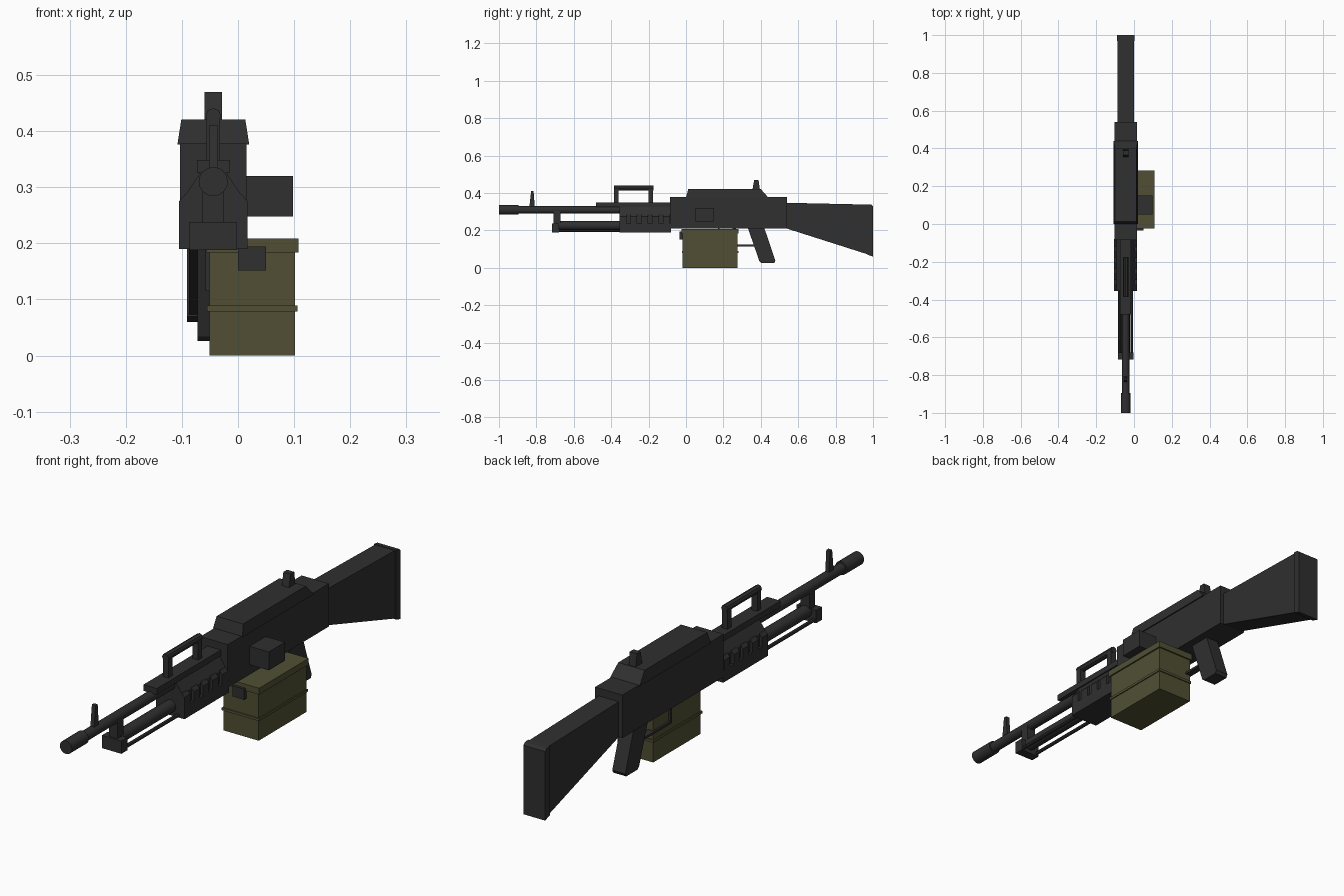
import bpy, bmesh, math
from mathutils import Matrix

if "Cube" in bpy.data.objects:
    bpy.data.objects.remove(bpy.data.objects["Cube"], do_unlink=True)

CX = -0.044  # centre line of the weapon


def material(name, rgb):
    m = bpy.data.materials.new(name)
    m.use_nodes = True
    m.diffuse_color = (*rgb, 1)
    bsdf = m.node_tree.nodes["Principled BSDF"]
    bsdf.inputs["Base Color"].default_value = (*rgb, 1)
    bsdf.inputs["Roughness"].default_value = 0.8
    return m


gunmetal = material("dark gunmetal", (0.029, 0.029, 0.030))
olive = material("olive drab", (0.082, 0.078, 0.034))


def finish(name, bm, mat, smooth=False):
    bmesh.ops.recalc_face_normals(bm, faces=bm.faces)
    mesh = bpy.data.meshes.new(name)
    bm.to_mesh(mesh)
    bm.free()
    mesh.materials.append(mat)
    ob = bpy.data.objects.new(name, mesh)
    bpy.context.collection.objects.link(ob)
    if smooth:
        bpy.ops.object.select_all(action="DESELECT")
        ob.select_set(True)
        bpy.context.view_layer.objects.active = ob
        bpy.ops.object.shade_smooth_by_angle(angle=math.radians(40))
    return ob


def loft(name, ring_a, ring_b, mat=gunmetal):
    """Closed solid between two matching rings of points."""
    bm = bmesh.new()
    a = [bm.verts.new(p) for p in ring_a]
    b = [bm.verts.new(p) for p in ring_b]
    bm.faces.new(a)
    bm.faces.new(b)
    for i in range(len(a)):
        j = (i + 1) % len(a)
        bm.faces.new((a[i], a[j], b[j], b[i]))
    return finish(name, bm, mat)


def box(name, x, y, z, mat=gunmetal):
    ring = [(x[0], y[0]), (x[1], y[0]), (x[1], y[1]), (x[0], y[1])]
    return loft(name, [(*p, z[0]) for p in ring], [(*p, z[1]) for p in ring], mat)


def mid_box(name, half, y, z):
    return box(name, (CX - half, CX + half), y, z)


def side_profile(name, half, points):
    """Side outline in y and z, extruded across the centre line."""
    return loft(name, [(CX - half, y, z) for y, z in points],
                [(CX + half, y, z) for y, z in points])


def tube(name, r, y, z, x=CX, sides=16):
    bm = bmesh.new()
    bmesh.ops.create_cone(bm, cap_ends=True, segments=sides, radius1=r, radius2=r,
                          depth=y[1] - y[0],
                          matrix=Matrix.Translation((x, sum(y) / 2, z))
                          @ Matrix.Rotation(math.pi / 2, 4, "X"))
    return finish(name, bm, gunmetal, True)


def taper(name, base, top, z0, z1):
    """Tapered block: base and top are (half width, y front, y back)."""
    def ring(h, a, b, z):
        return [(CX - h, a, z), (CX + h, a, z), (CX + h, b, z), (CX - h, b, z)]
    return loft(name, ring(*base, z0), ring(*top, z1))


# Receiver, feed cover and side feed block
mid_box("receiver", 0.059, (-0.085, 0.54), (0.21, 0.378))
taper("feed_cover", (0.064, 0.0, 0.44), (0.057, 0.012, 0.40), 0.376, 0.421)
box("feed_block", (0.01, 0.098), (0.05, 0.15), (0.248, 0.32))
taper("rear_sight", (0.0155, 0.355, 0.395), (0.0155, 0.365, 0.388), 0.418, 0.47)

# Stock and butt plate
side_profile("stock", 0.043, [(0.53, 0.348), (0.985, 0.338), (0.985, 0.068), (0.53, 0.213)])
side_profile("butt_plate", 0.047, [(0.97, 0.34), (0.99, 0.338), (1.0, 0.33), (1.0, 0.06),
                                   (0.97, 0.07)])

# Grip, trigger and guard
side_profile("pistol_grip", 0.028, [(0.33, 0.215), (0.418, 0.215), (0.478, 0.038),
                                    (0.472, 0.026), (0.402, 0.026), (0.393, 0.034)])
mid_box("trigger_guard_bar", 0.014, (0.17, 0.37), (0.115, 0.124))
mid_box("trigger_guard_front", 0.014, (0.17, 0.18), (0.115, 0.212))
side_profile("trigger", 0.006, [(0.25, 0.212), (0.268, 0.212), (0.258, 0.15), (0.248, 0.15)])

# Barrel, muzzle and front sight
tube("barrel", 0.020, (-0.92, -0.08), 0.31)
tube("muzzle", 0.026, (-1.0, -0.895), 0.31)
taper("front_sight", (0.008, -0.838, -0.808), (0.008, -0.828, -0.815), 0.322, 0.41)

# Top rail and carry handle
mid_box("top_rail", 0.029, (-0.48, -0.08), (0.325, 0.349))
for i, y in enumerate((-0.372, -0.188)):
    mid_box(f"handle_post_{i + 1}", 0.012, (y - 0.012, y + 0.012), (0.345, 0.43))
tube("handle_bar", 0.014, (-0.386, -0.174), 0.427, sides=8)

# Handguard core with sloped shoulders, base plate and grip ribs
outline = [(-0.050, 0.20), (-0.050, 0.286), (-0.022, 0.328),
           (0.022, 0.328), (0.050, 0.286), (0.050, 0.20)]
loft("handguard", [(CX + x, -0.355, z) for x, z in outline],
     [(CX + x, -0.08, z) for x, z in outline])
mid_box("handguard_base", 0.061, (-0.355, -0.08), (0.19, 0.238))
for side, label in ((-1, "right"), (1, "left")):
    for i in range(5):
        y = -0.355 + i * 0.058
        rib = [(0.04, 0.23), (0.061, 0.23), (0.061, 0.275), (0.05, 0.288), (0.04, 0.288)]
        loft(f"{label}_rib_{i + 1}", [(CX + side * x, y, z) for x, z in rib],
             [(CX + side * x, y + 0.036, z) for x, z in rib])
    # Folded support leg
    tube(f"{label}_leg", 0.007, (-0.70, -0.34), 0.199, CX + side * 0.033, 8)

# Gas tube and front bracket
tube("gas_tube", 0.024, (-0.69, -0.34), 0.226)
mid_box("front_bracket", 0.042, (-0.717, -0.68), (0.188, 0.238))
mid_box("bracket_post", 0.019, (-0.708, -0.672), (0.23, 0.315))

# Ammunition box
box("ammo_box", (-0.051, 0.102), (-0.018, 0.276), (0.0, 0.19), olive)
box("ammo_box_band", (-0.055, 0.106), (-0.022, 0.28), (0.079, 0.089), olive)
box("ammo_box_lid", (-0.056, 0.108), (-0.024, 0.282), (0.184, 0.209), olive)
box("ammo_box_latch", (0.0, 0.05), (-0.034, -0.01), (0.152, 0.194))
